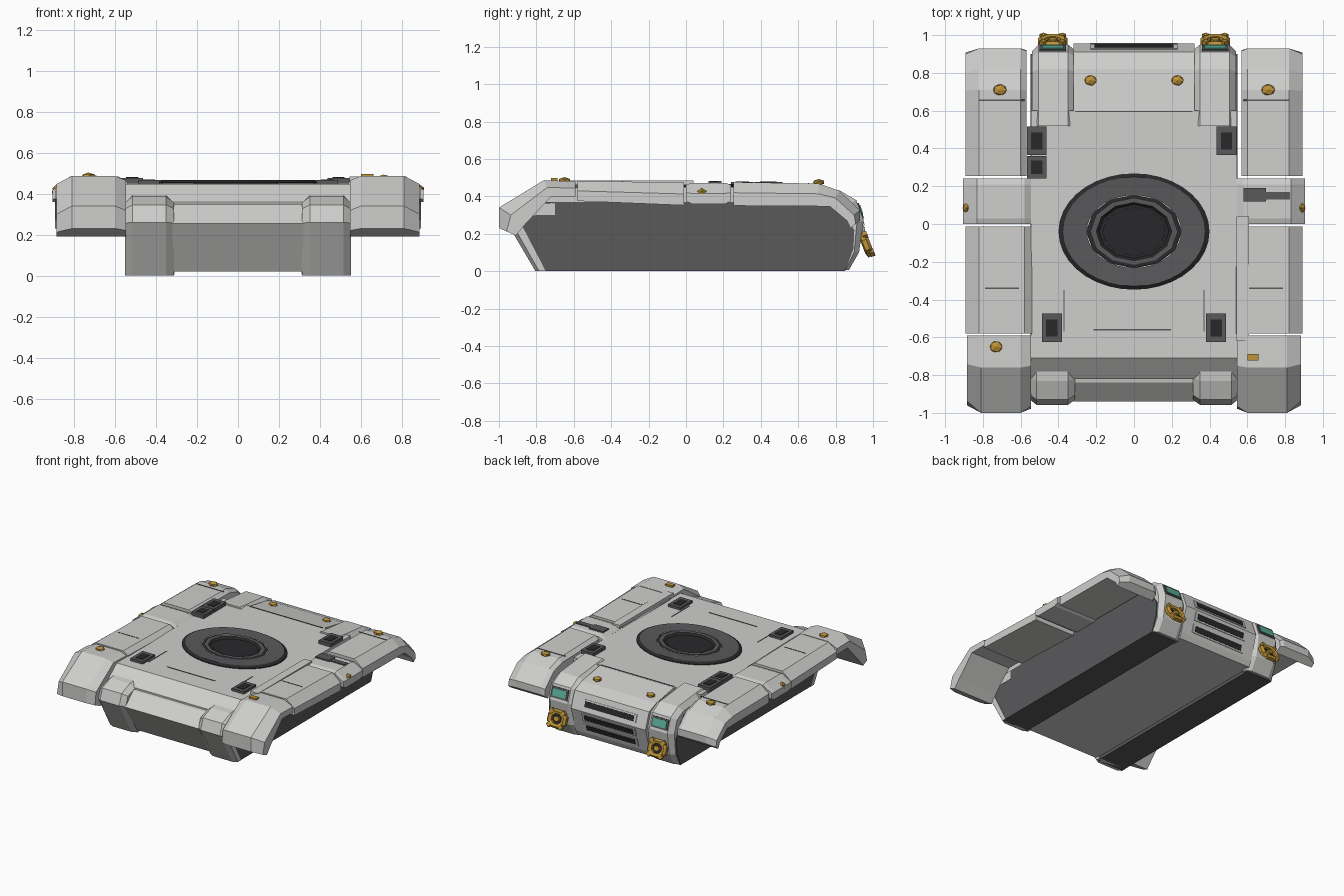
import bpy, bmesh, math
from mathutils import Matrix, Vector

if "Cube" in bpy.data.objects:
    bpy.data.objects.remove(bpy.data.objects["Cube"])


def mat(name, r, g, b):
    m = bpy.data.materials.new(name)
    m.diffuse_color = (r, g, b, 1)
    m.use_nodes = True
    m.node_tree.nodes["Principled BSDF"].inputs["Base Color"].default_value = m.diffuse_color
    return m


LIGHT = mat("light_grey", .62, .62, .61)
DARK = mat("dark_grey", .10, .10, .105)
BLACK = mat("near_black", .022, .022, .024)
GOLD = mat("gold", .50, .29, .04)
TEAL = mat("teal_lens", .10, .43, .32)


def finish(name, bm, m):
    bmesh.ops.recalc_face_normals(bm, faces=bm.faces)
    me = bpy.data.meshes.new(name)
    bm.to_mesh(me)
    bm.free()
    me.materials.append(m)
    ob = bpy.data.objects.new(name, me)
    bpy.context.collection.objects.link(ob)
    return ob


def loft(name, rings, m, cap=True):
    """Bridge equal-length point rings and close the ends."""
    bm = bmesh.new()
    vs = [[bm.verts.new(p) for p in r] for r in rings]
    n = len(vs[0])
    for a, b in zip(vs, vs[1:]):
        for i in range(n):
            bm.faces.new((a[i], a[(i + 1) % n], b[(i + 1) % n], b[i]))
    if cap:
        bm.faces.new(vs[0])
        bm.faces.new(vs[-1])
    return finish(name, bm, m)


def prism(name, prof, x0, x1, m):
    """Side profile (y, z) extruded along x."""
    return loft(name, [[(x, y, z) for y, z in prof] for x in (x0, x1)], m)


def shell(name, outer, inner, sections, m, s=1):
    """Thick side profile; each section (x, t) pulls the outer line inward by t."""
    rings = []
    for x, t in sections:
        o = [(s * x, a[0] + (b[0] - a[0]) * t, a[1] + (b[1] - a[1]) * t)
             for a, b in zip(outer, inner)]
        rings.append(o + [(s * x, *b) for b in reversed(inner)])
    return loft(name, rings, m)


def box(name, c, size, m, tilt=0, rz=0):
    bm = bmesh.new()
    M = (Matrix.Translation(c) @ Matrix.Rotation(rz, 4, 'Z') @
         Matrix.Rotation(tilt, 4, 'X') @ Matrix.Diagonal((*size, 1)))
    bmesh.ops.create_cube(bm, size=1, matrix=M)
    return finish(name, bm, m)


def nub(name, c, size):
    bm = bmesh.new()
    M = Matrix.Translation(c) @ Matrix.Diagonal((*size, 1))
    bmesh.ops.create_icosphere(bm, subdivisions=1, radius=1, matrix=M)
    return finish(name, bm, GOLD)


# central hull, with nose, belly and sloped tail
prism("central_hull", [(-.71, .44), (-.81, .35), (-.84, .345), (-.94, .255), (-.79, .02),
                       (.88, .02), (.90, .06), (.955, .25), (.91, .375), (.82, .41),
                       (.60, .448)], -.32, .32, LIGHT)
prism("deck_plate", [(-.71, .448), (-.82, .36), (-.82, .30), (.60, .30), (.60, .45)],
      -.546, .546, LIGHT)

FENDER = [(.545, .25), (.60, 0), (.81, 0), (.885, .45)]
for s, side in ((-1, "left"), (1, "right")):
    # dark side bodies
    body = [(-.925, .255), (-.785, 0), (.85, 0), (.895, .12), (.90, .22), (.80, .37), (-.80, .37)]
    prism(side + "_side_body", body, s * .325, s * .548, DARK)
    # nose and tail blocks
    shell(side + "_nose_block",
          [(-.70, .40), (-.83, .385), (-.93, .345), (-.958, .26), (-.805, 0)],
          [(-.70, .30), (-.80, .30), (-.86, .29), (-.88, .25), (-.75, 0)],
          [(.312, .35), (.35, 0), (.515, 0), (.55, .35)], LIGHT, s)
    shell(side + "_tail_block",
          [(.52, .462), (.82, .432), (.91, .38), (.95, .27), (.925, .10), (.87, .005)],
          [(.52, .35), (.78, .35), (.84, .33), (.86, .25), (.86, .10), (.82, .005)],
          [(.31, .35), (.35, 0), (.505, 0), (.54, .4)], LIGHT, s)
    # fender segments from front to back
    shell(side + "_front_fender",
          [(-.59, .48), (-.76, .486), (-1.0, .34), (-1.0, .23)],
          [(-.59, .40), (-.72, .40), (-.86, .25), (-.91, .19)], FENDER, LIGHT, s)
    shell(side + "_middle_fender", [(-.58, .483), (-.012, .473)],
          [(-.58, .375), (-.012, .352)],
          [(.54, .25), (.58, 0), (.82, 0), (.893, .5)], LIGHT, s)
    shell(side + "_fender_joint", [(.0, .462), (.03, .472), (.21, .472), (.24, .462)],
          [(.0, .375), (.03, .36), (.21, .36), (.24, .375)],
          [(.545, .2), (.58, 0), (.83, 0), (.905, .5)], LIGHT, s)
    shell(side + "_rear_fender",
          [(.255, .476), (.71, .468), (.82, .43), (.93, .325), (.93, .27)],
          [(.255, .35), (.70, .347), (.77, .345), (.86, .27), (.88, .23)],
          [(.57, .2), (.60, 0), (.82, 0), (.893, .45)], LIGHT, s)
    # joint pods and fender studs
    nub(side + "_joint_pod", (s * .885, .085, .415), (.025, .03, .03))
    nub(side + "_rear_stud", (s * .71, .71, .475), (.04, .032, .018))
    nub(side + "_deck_stud", (s * .23, .76, .425), (.036, .03, .02))
    # tail marker lens
    box(side + "_lens_frame", (s * .43, .930, .325), (.14, .08, .012), DARK, -1.262)
    box(side + "_lens", (s * .43, .934, .327), (.115, .055, .012), TEAL, -1.262)
    # tail lamp: octagonal ring with hub
    T = Matrix.Translation((s * .43, .962, .14)) @ Matrix.Rotation(-1.2, 4, 'X')
    rings = []
    for r, h in ((.052, -.02), (.085, -.012), (.085, .012), (.068, .026), (.045, .018), (.042, -.02)):
        rings.append([T @ Vector((r * math.cos(a * math.pi / 4 + .39),
                                  .85 * r * math.sin(a * math.pi / 4 + .39), h))
                      for a in range(8)])
    loft(side + "_lamp_ring", rings, GOLD, cap=False)
    for nm, r, h0, h1, m in (("_lamp_well", .05, -.02, .0, BLACK), ("_lamp_hub", .024, 0, .02, GOLD)):
        loft(side + nm, [[T @ Vector((r * math.cos(a * math.pi / 3), .85 * r * math.sin(a * math.pi / 3), h))
                          for a in range(6)] for h in (h0, h1)], m)
    for a in range(4):
        bm = bmesh.new()
        M = (T @ Matrix.Rotation(a * math.pi / 2 + .78, 4, 'Z') @ Matrix.Translation((.07, 0, .015))
             @ Matrix.Diagonal((.03, .03, .025, 1)))
        bmesh.ops.create_cube(bm, size=1, matrix=M)
        finish(side + "_lamp_lug", bm, GOLD)
    # front deck hatch
    box(side + "_front_hatch", (s * .435, -.55, .452), (.105, .15, .03), DARK)
    box(side + "_front_hatch_inset", (s * .435, -.55, .466), (.06, .09, .008), BLACK)
    # panel grooves beside the deck
    box(side + "_deck_groove", (s * .37, -.46, .449), (.006, .22, .004), DARK)
    box(side + "_fender_groove", (s * .70, .655, .470), (.24, .006, .004), DARK)
    box(side + "_stripe_groove", (s * .70, -.34, .479), (.18, .006, .004), DARK)

# front fender studs sit at different spots
nub("left_front_stud", (-.73, -.65, .485), (.037, .034, .018))
box("right_front_stud", (.63, -.705, .487), (.06, .035, .02), GOLD)

# rear deck boxes
for nm, x, y, h in (("right_rear_hatch", .49, .44, .15), ("left_rear_hatch", -.515, .44, .15),
                    ("left_small_hatch", -.515, .30, .12)):
    box(nm, (x, y, .457), (.105, h, .04), DARK)
    box(nm + "_inset", (x, y, .476), (.06, h * .6, .008), BLACK)
# exposed mechanism and ledge on the right fender
box("joint_mechanism", (.64, .155, .47), (.12, .07, .025), DARK)
box("joint_pipe", (.76, .15, .468), (.13, .04, .022), DARK)
box("right_ledge", (.575, -.29, .472), (.065, .66, .025), LIGHT)

# turret ring: elliptical, stepped down to a dark well
def ellipse(r, z, n):
    return [(r * math.cos(2 * math.pi * i / n), -.04 + r * .77 * math.sin(2 * math.pi * i / n), z)
            for i in range(n)]


def ring(name, steps, n, m):
    loft(name, [ellipse(r, z, n) for r, z in steps], m, cap=False)


ring("turret_ring_edge", [(.40, .44), (.40, .455), (.375, .467)], 36, BLACK)
ring("turret_ring_top", [(.375, .467), (.25, .462)], 36, DARK)
ring("turret_groove", [(.253, .462), (.24, .4645), (.225, .4645)], 12, BLACK)
ring("turret_inner_ring", [(.228, .466), (.20, .466)], 12, DARK)
ring("turret_well_edge", [(.202, .466), (.185, .452), (.165, .452)], 12, BLACK)
loft("turret_well_floor", [ellipse(.168, .449, 12), ellipse(.166, .453, 12)], BLACK)

# tail grille: one slot on the upper slope, two on the lower face
for i, (y, z, tilt) in enumerate(((.937, .305, -1.226), (.945, .205, -1.85), (.919, .118, -1.85))):
    box("grille_frame_%d" % i, (0, y, z), (.46, .065, .008), LIGHT, tilt)
    box("grille_slot_%d" % i, (0, y, z), (.42, .042, .014), BLACK, tilt)

# deck panel lines
box("front_panel_line", (-.01, -.56, .449), (.41, .007, .004), DARK)
box("tail_panel_line", (0, .595, .451), (.62, .006, .004), DARK)
